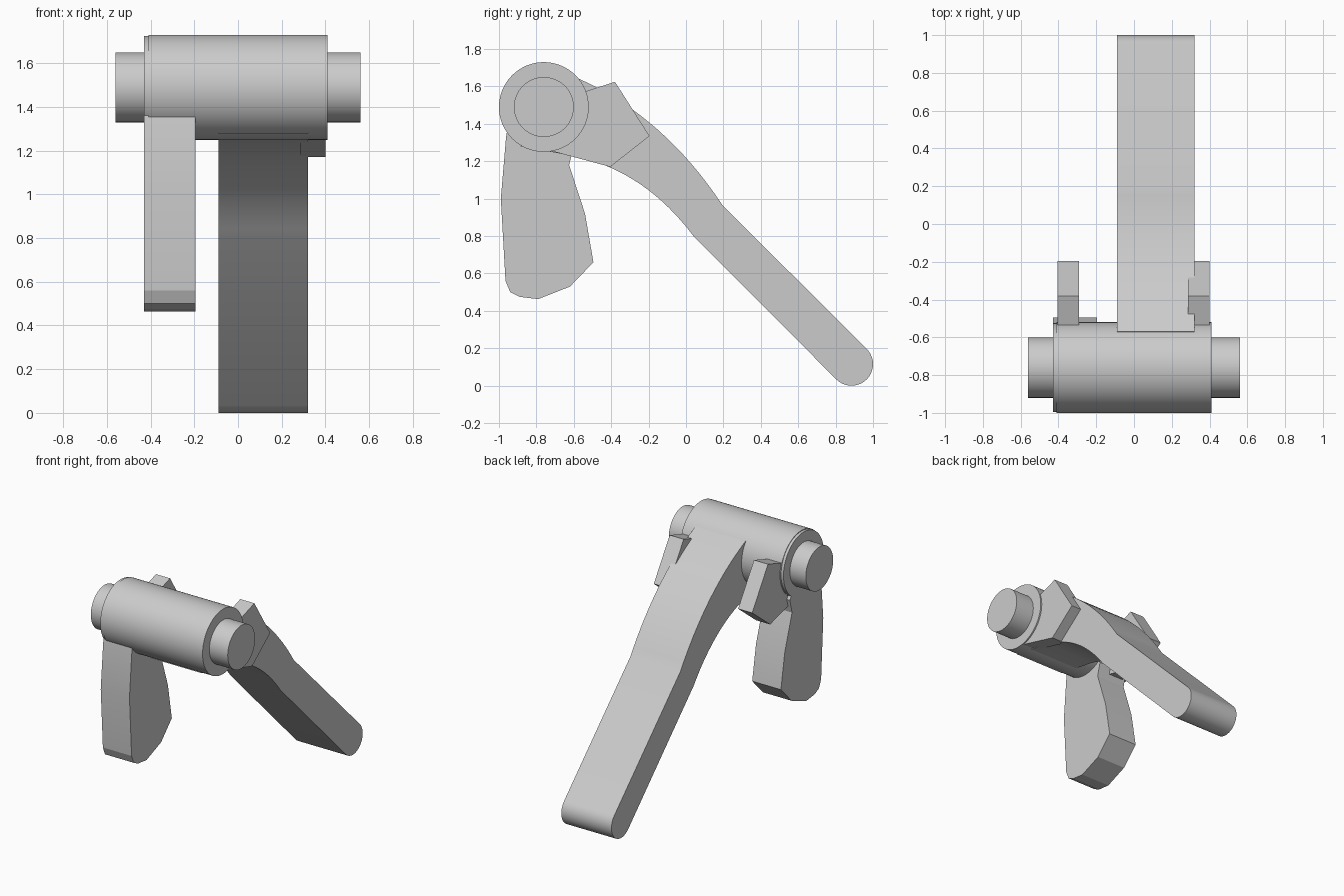
import bpy, bmesh, math
from mathutils import Vector

if "Cube" in bpy.data.objects:
    bpy.data.objects.remove(bpy.data.objects["Cube"])

grey = bpy.data.materials.new("plain grey")
grey.use_nodes = True
colour = (0.6, 0.6, 0.6, 1)
grey.diffuse_color = colour
grey.node_tree.nodes["Principled BSDF"].inputs["Base Color"].default_value = colour

AXIS_Y, AXIS_Z = -0.76, 1.49


def extrude(name, outline, x0, x1):
    """Prism along x from a side outline of (y, z) points."""
    bm = bmesh.new()
    face = bm.faces.new([bm.verts.new((x0, y, z)) for y, z in outline])
    moved = bmesh.ops.extrude_face_region(bm, geom=[face])["geom"]
    verts = [v for v in moved if isinstance(v, bmesh.types.BMVert)]
    bmesh.ops.translate(bm, vec=(x1 - x0, 0, 0), verts=verts)
    bmesh.ops.recalc_face_normals(bm, faces=bm.faces)
    mesh = bpy.data.meshes.new(name)
    bm.to_mesh(mesh)
    bm.free()
    mesh.materials.append(grey)
    obj = bpy.data.objects.new(name, mesh)
    bpy.context.collection.objects.link(obj)
    bpy.ops.object.select_all(action="DESELECT")
    obj.select_set(True)
    bpy.context.view_layer.objects.active = obj
    bpy.ops.object.shade_smooth_by_angle(angle=math.radians(15))
    return obj


def arc(cy, cz, radius, start, end, steps):
    angles = [math.radians(start + (end - start) * i / steps) for i in range(steps + 1)]
    return [(cy + radius * math.cos(a), cz + radius * math.sin(a)) for a in angles]


def bend(a, b, c, steps=16):
    a, b, c = Vector(a), Vector(b), Vector(c)
    return [tuple(a.lerp(b, i / steps).lerp(b.lerp(c, i / steps), i / steps))
            for i in range(steps + 1)]


def cylinder(name, radius, x0, x1):
    return extrude(name, arc(AXIS_Y, AXIS_Z, radius, 0, 360, 64)[:-1], x0, x1)


# Barrel, pin and the hub of the cam
cylinder("barrel", 0.24, -0.41, 0.41)
cylinder("pin", 0.16, -0.56, 0.56)
cylinder("cam_hub", 0.235, -0.43, -0.195)

# Hanging cam plate
cam = [(-0.95, 1.4), (-0.962, 1.33), (-0.99, 1.0), (-0.965, 0.56), (-0.94, 0.5),
       (-0.89, 0.475), (-0.79, 0.463), (-0.62, 0.53), (-0.495, 0.66),
       (-0.54, 0.92), (-0.625, 1.18), (-0.6, 1.28), (-0.7, 1.45)]
extrude("cam_plate", cam, -0.43, -0.195)

# Curved lever arm with a rounded tip
arm = bend((-0.57, 1.64), (-0.115, 1.435), (0.195, 0.965))
arm += arc(0.885, 0.115, 0.115, 45, -135, 20)
arm += bend((0.04, 0.8), (-0.213, 1.136), (-0.57, 1.222))
arm += [(-0.885, 1.28), (-0.76, 1.45)]
extrude("lever_arm", arm, -0.09, 0.32)

# Pair of stop lugs on the back of the barrel
lug = [(-0.7, 1.52), (-0.38, 1.625), (-0.195, 1.335), (-0.405, 1.17), (-0.72, 1.255)]
for side, x in (("right", -0.405), ("left", 0.285)):
    extrude(side + "_lug", lug, x, x + 0.115)
